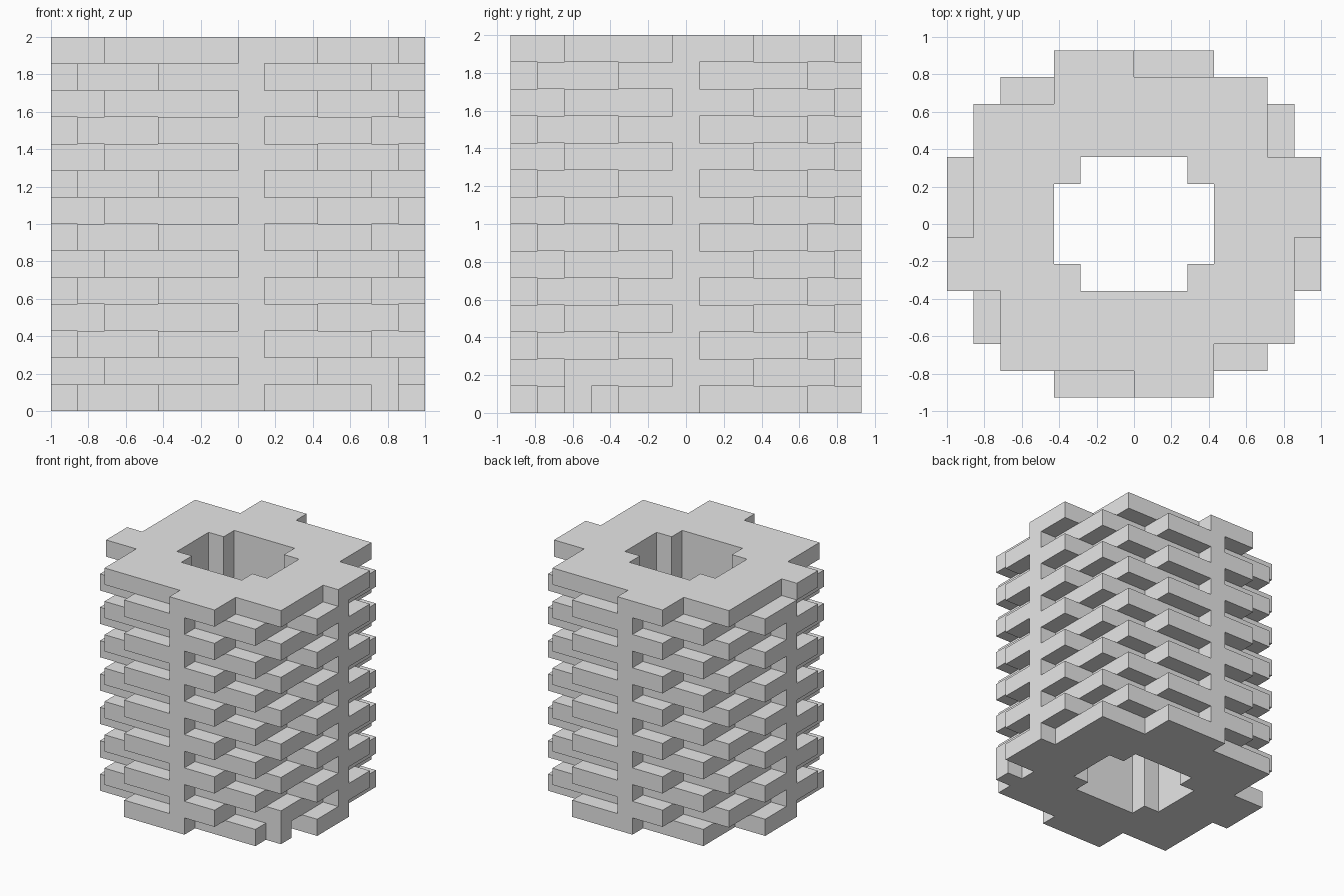
import bpy
import bmesh
import math
from mathutils import Vector

if "Cube" in bpy.data.objects:
    bpy.data.objects.remove(bpy.data.objects["Cube"], do_unlink=True)

UNIT = 1 / 7          # one course height / one module
COURSES = 14

# Half footprints as (x0, y0, x1, y1) in modules; the other half is a half turn
ODD = [(0, -6.5, 3, 0.5), (-5, -5.5, 3, 0.5), (-5, -4.5, 6, 0.5), (-7, -2.5, 6, 0.5)]
EVEN = [(-3, -6.5, 1, 0.5), (-3, -5.5, 5, 0.5), (-6, -4.5, 5, 0.5), (-6, -2.5, 7, 0.5)]
# Cross-shaped shaft through the middle
SHAFT = [(-3, -1.5, 3, 1.5), (-2, -2.5, 2, 2.5)]


def inside(boxes, x, y):
    return any(a < x < c and b < y < d for a, b, c, d in boxes)


def filled(i, j, k):
    """Whether the module at x = i + 0.5, y = j, course k is solid."""
    if not 0 <= k < COURSES:
        return False
    x, y = i + 0.5, j
    # Odd blocks in the top and bottom courses
    if k == COURSES - 1 and (i, j) == (-7, 0):
        return False
    if k == 0 and (i, j) == (5, -4):
        return True
    half = ODD if k % 2 else EVEN
    return (inside(half, x, y) or inside(half, -x, -y)) and not inside(SHAFT, x, y)


# Skin of the interlocking courses: one quad on each exposed side
bm = bmesh.new()
corners = {}


def vert(p):
    key = tuple(round(2 * c) for c in p)
    if key not in corners:
        corners[key] = bm.verts.new(Vector(p) * UNIT)
    return corners[key]


AXES = [Vector((1, 0, 0)), Vector((0, 1, 0)), Vector((0, 0, 1))]
for i in range(-7, 7):
    for j in range(-6, 7):
        for k in range(COURSES):
            if not filled(i, j, k):
                continue
            centre = Vector((i + 0.5, j, k + 0.5))
            for a in range(3):
                for side in (1, -1):
                    n = AXES[a] * side
                    if filled(i + int(n.x), j + int(n.y), k + int(n.z)):
                        continue
                    u = AXES[(a + 1) % 3] * 0.5
                    v = AXES[(a + 2) % 3] * 0.5 * side
                    c = centre + n * 0.5
                    bm.faces.new([vert(c - u - v), vert(c + u - v),
                                  vert(c + u + v), vert(c - u + v)])

# Merge the flat areas into clean faces
bmesh.ops.dissolve_limit(bm, angle_limit=math.radians(1),
                         verts=bm.verts[:], edges=bm.edges[:])

mesh = bpy.data.meshes.new("stacked_brick_tower")
bm.to_mesh(mesh)
bm.free()
tower = bpy.data.objects.new("stacked_brick_tower", mesh)
bpy.context.collection.objects.link(tower)

grey = bpy.data.materials.new("light_grey")
grey.use_nodes = True
colour = (0.8, 0.8, 0.8, 1)
grey.diffuse_color = colour
for node in grey.node_tree.nodes:
    if node.type == 'BSDF_PRINCIPLED':
        node.inputs["Base Color"].default_value = colour
mesh.materials.append(grey)
